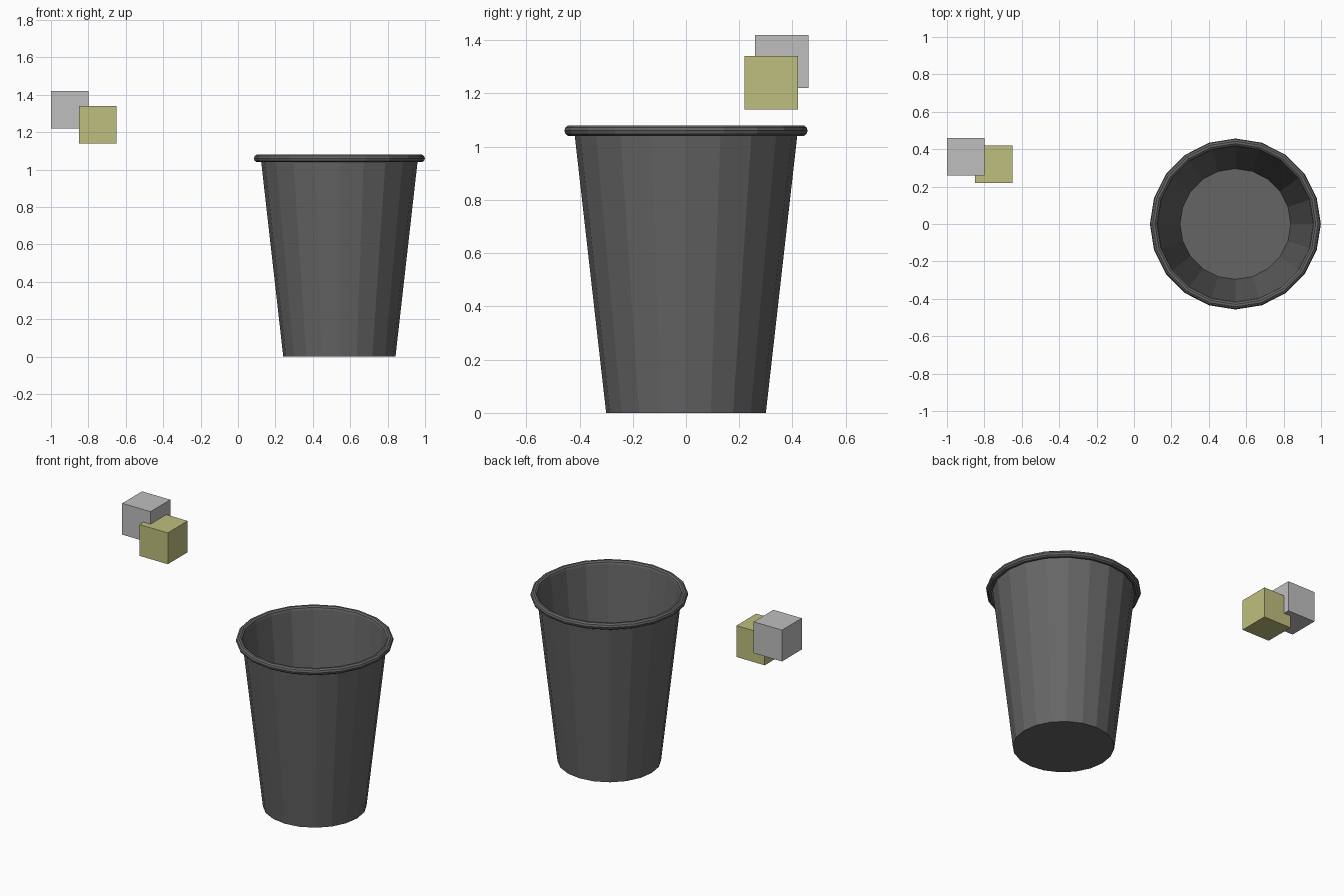
import bpy, bmesh, math

old = bpy.data.objects.get("Cube")
if old:
    bpy.data.objects.remove(old, do_unlink=True)

SIDES = 20
CUP_X = 0.542


def material(name, rgb):
    m = bpy.data.materials.new(name)
    m.use_nodes = True
    m.diffuse_color = (*rgb, 1)
    m.node_tree.nodes["Principled BSDF"].inputs["Base Color"].default_value = (*rgb, 1)
    return m


def add_object(name, bm, mat, location):
    bmesh.ops.recalc_face_normals(bm, faces=bm.faces)
    mesh = bpy.data.meshes.new(name)
    bm.to_mesh(mesh)
    bm.free()
    mesh.materials.append(mat)
    ob = bpy.data.objects.new(name, mesh)
    ob.location = location
    bpy.context.collection.objects.link(ob)
    return ob


def ring(bm, radius, z, sides):
    return [bm.verts.new((radius * math.cos(math.tau * i / sides),
                          radius * math.sin(math.tau * i / sides), z))
            for i in range(sides)]


def bridge(bm, a, b):
    n = len(a)
    for i in range(n):
        j = (i + 1) % n
        bm.faces.new((a[i], a[j], b[j], b[i]))


charcoal = material("charcoal", (0.13, 0.13, 0.13))
light_grey = material("light grey", (0.52, 0.52, 0.52))
olive = material("pale olive", (0.52, 0.52, 0.21))

# Tapered cup with a thin wall and floor
bm = bmesh.new()
profile = [(0.3, 0), (0.42, 1.06), (0.415, 1.06), (0.296, 0.005)]
rings = [ring(bm, r, z, SIDES) for r, z in profile]
for a, b in zip(rings, rings[1:]):
    bridge(bm, a, b)
bm.faces.new(rings[0])
bm.faces.new(rings[-1])
add_object("cup_body", bm, charcoal, (CUP_X, 0, 0))

# Rolled rim
bm = bmesh.new()
TUBE = 10
rings = [ring(bm, 0.436 + 0.021 * math.cos(math.tau * k / TUBE),
              1.06 + 0.021 * math.sin(math.tau * k / TUBE), SIDES)
         for k in range(TUBE)]
for k in range(TUBE):
    bridge(bm, rings[k], rings[(k + 1) % TUBE])
add_object("cup_rim", bm, charcoal, (CUP_X, 0, 0))

# Two floating cubes
for name, mat, centre in (("grey_cube", light_grey, (-0.9, 0.36, 1.32)),
                          ("olive_cube", olive, (-0.75, 0.32, 1.24))):
    bm = bmesh.new()
    bmesh.ops.create_cube(bm, size=0.2)
    add_object(name, bm, mat, centre)
